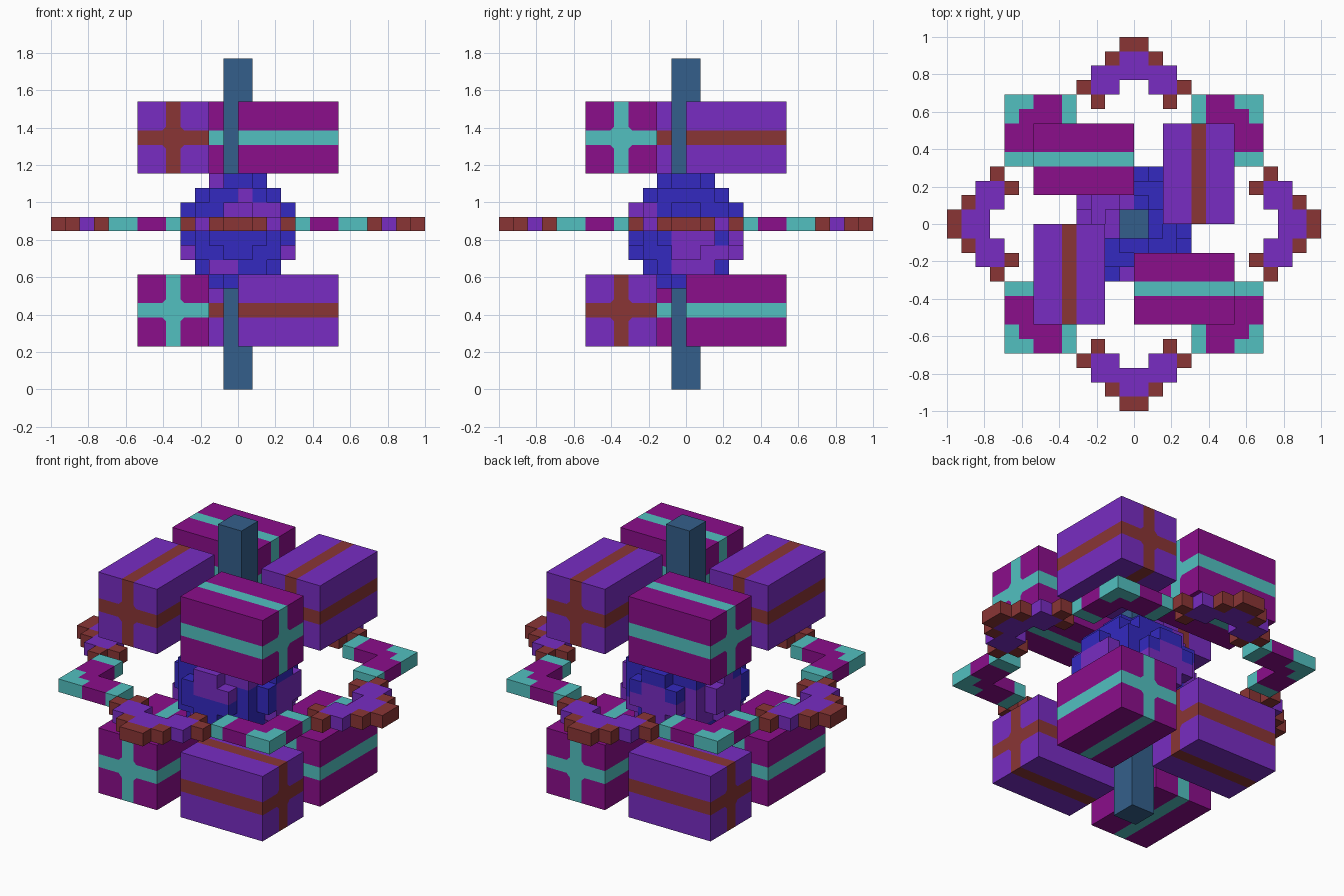
import bpy, bmesh
from math import pi
from mathutils import Vector, Matrix

old = bpy.data.objects.get("Cube")
if old:
    bpy.data.objects.remove(old, do_unlink=True)

U = 1 / 13  # one block


def material(name, hexcode):
    srgb = [int(hexcode[i:i + 2], 16) / 255 for i in (0, 2, 4)]
    rgb = [c / 12.92 if c < 0.04 else ((c + 0.055) / 1.055) ** 2.4 for c in srgb]
    mat = bpy.data.materials.new(name)
    mat.use_nodes = True
    mat.diffuse_color = (*rgb, 1)
    mat.node_tree.nodes["Principled BSDF"].inputs["Base Color"].default_value = (*rgb, 1)
    return mat


PURPLE = material("purple", "782CC2")
MAGENTA = material("magenta", "8B0E8B")
TEAL = material("teal", "52C0C0")
BROWN = material("red_brown", "8A3535")
BLUE = material("deep_blue", "3329C0")
STEEL = material("steel_blue", "345F8B")


def finish(name, bm, mats, matrix):
    bm.transform(matrix)
    mesh = bpy.data.meshes.new(name)
    bm.to_mesh(mesh)
    bm.free()
    for m in mats:
        mesh.materials.append(m)
    obj = bpy.data.objects.new(name, mesh)
    bpy.context.scene.collection.objects.link(obj)
    return obj


def block(bm, centre, size):
    mat = Matrix.Translation(centre) @ Matrix.Diagonal((*size, 1))
    return bmesh.ops.create_cube(bm, size=1, matrix=mat)["verts"]


def voxels(name, cells, mats, turn=0):
    """Outer faces of unit blocks; cells maps a low corner to a material index."""
    bm = bmesh.new()
    for cell, index in cells.items():
        verts = block(bm, Vector(cell) + Vector((0.5, 0.5, 0.5)), (1, 1, 1))
        hidden = []
        for f in {f for v in verts for f in v.link_faces}:
            f.material_index = index
            f.normal_update()
            if tuple(c + round(n) for c, n in zip(cell, f.normal)) in cells:
                hidden.append(f)
        bmesh.ops.delete(bm, geom=hidden, context='FACES')
    return finish(name, bm, mats, Matrix.Scale(U, 4) @ Matrix.Rotation(turn, 4, 'Z'))


def wrapped_box(name, z, turn, mats):
    """Long box with a ribbon along each side and a cross on each end."""
    bm = bmesh.new()
    block(bm, (0, 0, 0), (7, 5, 5))
    for normal in ((0, 1, 0), (0, 0, 1)):
        for side in (-0.5, 0.5):
            bmesh.ops.bisect_plane(bm, geom=bm.verts[:] + bm.edges[:] + bm.faces[:],
                                   plane_co=Vector(normal) * side, plane_no=normal)
    for f in bm.faces:
        c = f.calc_center_median()
        f.material_index = int(min(abs(c.y), abs(c.z)) < 0.5)
    # small knots that chamfer the cross
    d = 1.26
    for s in (-1, 1):
        ring = [(0, -d * s), (d, 0), (0, d * s), (-d, 0)]
        f = bm.faces.new([bm.verts.new((s * 3.52, y, w)) for y, w in ring])
        f.material_index = 1
    matrix = (Matrix.Scale(U, 4) @ Matrix.Rotation(turn, 4, 'Z')
              @ Matrix.Translation((3.5, -4.5, z)))
    return finish(name, bm, mats, matrix)


# central post, above and below the core
for name, low, high in (("post_lower", 0, 7), ("post_upper", 15, 23)):
    bm = bmesh.new()
    block(bm, (0, 0, (low + high) / 2), (2, 2, high - low))
    finish(name, bm, [STEEL], Matrix.Scale(U, 4))

# wrapped boxes, colours alternating around and between the tiers
schemes = ([MAGENTA, TEAL], [PURPLE, BROWN])
for k in range(4):
    wrapped_box(f"upper_box_{k + 1}", 17.5, k * pi / 2, schemes[k % 2])
    wrapped_box(f"lower_box_{k + 1}", 5.5, k * pi / 2, schemes[(k + 1) % 2])

# corner bracket: two arms, tipped at the corner and both ends
bracket = {}
for a in range(4, 9):
    for b in (7, 8):
        tip = int(a == 4 or max(a, b) == 8 and min(a, b) >= 7)
        bracket[(a, b, 11)] = bracket[(b, a, 11)] = tip

# stepped chevron: rows of y with purple and brown columns on the +x side
rows = {12: ([], [0]), 11: ([0], [1]), 10: ([0, 1, 2], []),
        9: ([1, 2], [3]), 8: ([], [2])}
chevron = {}
for y, columns in rows.items():
    for index, xs in enumerate(columns):
        for x in xs:
            chevron[(x, y, 11)] = chevron[(-1 - x, y, 11)] = index

for k in range(4):
    voxels(f"corner_bracket_{k + 1}", bracket, [MAGENTA, TEAL], k * pi / 2)
    voxels(f"chevron_{k + 1}", chevron, [PURPLE, BROWN], k * pi / 2)

# blocky round core with purple patches (centre, radius)
patches = [((0.5, -3.5, 12.5), 1.6), ((3.5, 0.6, 9.6), 2.2), ((-1, -3, 8), 1.3),
           ((-4, 1, 10.5), 2.4), ((-2, 1, 14), 2.1), ((2.5, -2.5, 13), 1.1),
           ((0, 3.5, 10), 1.8)]
core = {}
for x in range(-4, 4):
    for y in range(-4, 4):
        for z in range(7, 15):
            p = Vector((x + 0.5, y + 0.5, z + 0.5))
            if (p - Vector((0, 0, 11))).length_squared < 16.5:
                core[(x, y, z)] = int(any((p - Vector(c)).length < r for c, r in patches))
voxels("core", core, [BLUE, PURPLE])
